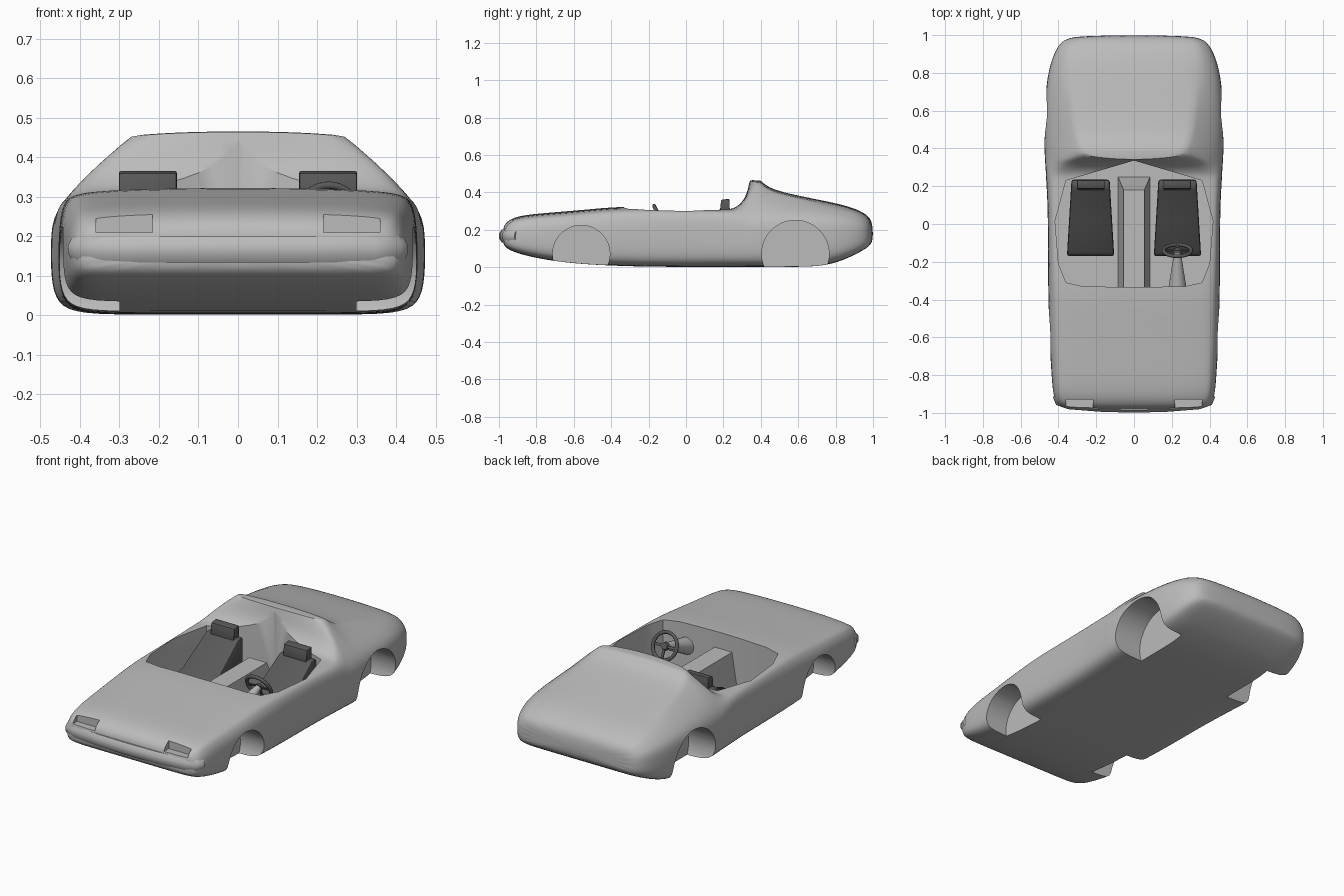
import bpy, bmesh
from math import radians, pi
from mathutils import Matrix, Vector

cube = bpy.data.objects.get("Cube")
if cube:
    bpy.data.objects.remove(cube, do_unlink=True)


def material(name, value):
    m = bpy.data.materials.new(name)
    m.use_nodes = True
    color = (value, value, value, 1)
    m.diffuse_color = color
    m.node_tree.nodes["Principled BSDF"].inputs["Base Color"].default_value = color
    return m


grey = material("body grey", 0.5)
dark = material("dark trim", 0.1)


def add_object(name, bm, mat):
    bmesh.ops.recalc_face_normals(bm, faces=bm.faces)
    mesh = bpy.data.meshes.new(name)
    bm.to_mesh(mesh)
    bm.free()
    mesh.materials.append(mat)
    ob = bpy.data.objects.new(name, mesh)
    bpy.context.scene.collection.objects.link(ob)
    return ob


def loft(rings):
    """Closed skin through equal-length rings of points, capped at both ends."""
    bm = bmesh.new()
    vs = [[bm.verts.new(p) for p in ring] for ring in rings]
    n = len(vs[0])
    for a, b in zip(vs, vs[1:]):
        for i in range(n):
            j = (i + 1) % n
            bm.faces.new((a[i], a[j], b[j], b[i]))
    bm.faces.new(vs[0])
    bm.faces.new(vs[-1])
    return bm, vs


def box(name, lo, hi, mat):
    bm = bmesh.new()
    bmesh.ops.create_cube(bm, size=1)
    for v in bm.verts:
        v.co = [l + (h - l) * (c + 0.5) for l, h, c in zip(lo, hi, v.co)]
    return add_object(name, bm, mat)


def smooth(ob, angle=35):
    bpy.ops.object.select_all(action='DESELECT')
    ob.select_set(True)
    bpy.context.view_layer.objects.active = ob
    bpy.ops.object.shade_smooth_by_angle(angle=radians(angle))


def bake(ob):
    """Replace the mesh by its modified result."""
    dg = bpy.context.evaluated_depsgraph_get()
    mesh = bpy.data.meshes.new_from_object(ob.evaluated_get(dg))
    ob.modifiers.clear()
    ob.data = mesh


# Body stations: y, half width, top half width, bottom, shoulder, top
stations = [
    (-0.98, .36, .31, .125, .17, .21), (-0.96, .41, .365, .10, .195, .245),
    (-0.90, .43, .39, .072, .21, .277), (-0.75, .44, .395, .038, .225, .291),
    (-0.56, .45, .40, .016, .24, .306), (-0.34, .455, .41, .006, .25, .328),
    (-0.15, .455, .42, .002, .255, .319), (0.10, .457, .42, .002, .26, .318),
    (0.23, .465, .42, .002, .265, .318), (0.27, .467, .41, .002, .265, .322),
    (0.322, .47, .36, .002, .265, .372), (0.338, .472, .275, .002, .265, .467),
    (0.40, .474, .27, .002, .265, .464),
    (0.44, .474, .295, .002, .265, .425), (0.55, .474, .315, .002, .265, .393),
    (0.75, .466, .335, .003, .26, .354), (0.88, .435, .345, .054, .24, .325),
    (0.97, .39, .325, .102, .22, .285), (1.0, .31, .26, .135, .19, .235),
]
ROOF = 11  # index of the station at the front edge of the roof


def section(y, w, wt, zb, zs, zt, bow):
    h = zs - zb
    edge = zt - 0.012
    half = [(0, zb), (w * .5, zb), (w * .85, zb), (w * .97, zb + h * .1),
            (w, zb + h * .35), (w, zb + h * .7), (w * .99, zs),
            ((w + wt) / 2, (zs + edge) / 2 + .006), (wt, edge),
            (wt * .6, zt - .003), (0, zt)]
    ring = half + [(-x, z) for x, z in half[-2:0:-1]]
    # The bow sweeps the roof's front edge back towards its sides
    return [(x, y + (bow * (x / wt) ** 2 if z > edge - .001 else 0), z) for x, z in ring]


bm, vs = loft([section(*s, .028 if i == ROOF else 0) for i, s in enumerate(stations)])
crease = bm.edges.layers.float.new("crease_edge")
# Rear deck edges and roof rim stay crisp
for a, b in zip(vs[ROOF:ROOF + 4], vs[ROOF + 1:ROOF + 5]):
    for i in (8, 12):
        bm.edges.get((a[i], b[i]))[crease] = 0.6
for k in (ROOF, ROOF + 1):
    for i in range(8, 12):
        bm.edges.get((vs[k][i], vs[k][i + 1]))[crease] = 0.7
body = add_object("body_shell", bm, grey)
sub = body.modifiers.new("smooth_skin", 'SUBSURF')
sub.levels = sub.render_levels = 2

# Cutters: cockpit, wheel arches and headlight pockets
outline = [(0, -.335), (.27, -.33), (.36, -.31), (.40, -.21), (.418, .015), (.36, .23), (0, .336)]
outline += [(-x, y) for x, y in outline[-2:0:-1]]
cutters = [add_object("cockpit_cutter", loft([[(x, y, z) for x, y in outline] for z in (.05, .7)])[0], grey)]
for side in (-1, 1):
    for y, r in ((-.56, .153), (.585, .18)):
        bm = bmesh.new()
        place = Matrix.Translation((side * .455, y, .071)) @ Matrix.Rotation(pi / 2, 4, 'Y')
        bmesh.ops.create_cone(bm, cap_ends=True, segments=48, radius1=r, radius2=r, depth=.31, matrix=place)
        cutters.append(add_object("arch_cutter", bm, grey))
    a, b = sorted((side * .217, side * .36))
    cutters.append(box("headlight_cutter", (a, -1.1, .21), (b, -.93, .255), grey))
for c in cutters:
    c.hide_render = True
    cut = body.modifiers.new("cut", 'BOOLEAN')
    cut.operation, cut.solver, cut.object = 'DIFFERENCE', 'EXACT', c
bake(body)
for c in cutters:
    bpy.data.objects.remove(c, do_unlink=True)
smooth(body)

# Front bumper: rounded bar wrapped round the nose
path = [(-.41, -.90), (-.39, -.935), (-.33, -.955), (-.17, -.964), (0, -.967)]
path += [(-x, y) for x, y in path[-2::-1]]
rings = []
for x, y in path:
    d = Vector((x * .6, y + .7, 0)).normalized()
    k = .8 if abs(x) > .4 else 1
    rings.append([(x + d.x * p * k, y + d.y * p * k, .167 + q * k) for p, q in
                  ((.032, -.014), (.032, .014), (.018, .034), (-.03, .034), (-.03, -.034), (.018, -.034))])
bumper = add_object("front_bumper", loft(rings)[0], grey)
smooth(bumper, 50)

# Centre console with splayed sides and a sloped rear end
console = add_object("centre_console", loft([
    [(-.085, y0, .045), (.085, y0, .045), (.055, y1, z), (-.055, y1, z)]
    for y0, y1, z in ((-.34, -.34, .23), (.25, .18, .23))])[0], grey)

# Reclined seats with headrests
seat_profile = [(-.17, .045), (-.17, .10), (-.15, .12), (.0, .175), (.19, .305), (.235, .305), (.235, .045)]
for side, word in ((-1, "right"), (1, "left")):
    rings = [[(side * .23 + s * (.115 - .06 * y), y, z) for y, z in seat_profile] for s in (-1, 1)]
    rest = [[(side * .228 + s * .073, y, z) for y, z in ((.18, .29), (.188, .36), (.232, .366), (.235, .29))]
            for s in (-1, 1)]
    for name, shape in (("seat", rings), ("headrest", rest)):
        ob = add_object(word + "_" + name, loft(shape)[0], dark)
        bev = ob.modifiers.new("soft_edges", 'BEVEL')
        bev.width, bev.segments = (.012 if name == "seat" else .005), 2
        bake(ob)
        smooth(ob)

# Steering wheel: rim, hub and three spokes, tilted toward the driver
tilt = radians(-65)
centre = Vector((.23, -.14, .263))
bpy.ops.mesh.primitive_torus_add(major_radius=.073, minor_radius=.01, major_segments=32, minor_segments=8,
                                 location=centre, rotation=(tilt, 0, 0))
rim = bpy.context.object
rim.name = "steering_wheel_rim"
rim.data.materials.append(dark)
smooth(rim, 60)
frame = Matrix.Translation(centre) @ Matrix.Rotation(tilt, 4, 'X')
bm = bmesh.new()
bmesh.ops.create_cone(bm, cap_ends=True, segments=20, radius1=.024, radius2=.018, depth=.016, matrix=frame)
for angle in (0, 90, 180):
    spoke = Matrix.Rotation(radians(angle), 4, 'Z') @ Matrix.Translation((.042, 0, 0)) @ Matrix.Diagonal((.06, .014, .006, 1))
    bmesh.ops.create_cube(bm, size=1, matrix=frame @ spoke)
add_object("steering_wheel_spokes", bm, dark)

# Steering column tapering from the bulkhead to the wheel
start, end = Vector((.23, -.34, .19)), centre
axis = end - start
bm = bmesh.new()
place = Matrix.Translation((start + end) / 2) @ axis.to_track_quat('Z', 'Y').to_matrix().to_4x4()
bmesh.ops.create_cone(bm, cap_ends=True, segments=20, radius1=.048, radius2=.016, depth=axis.length, matrix=place)
smooth(add_object("steering_column", bm, grey))
